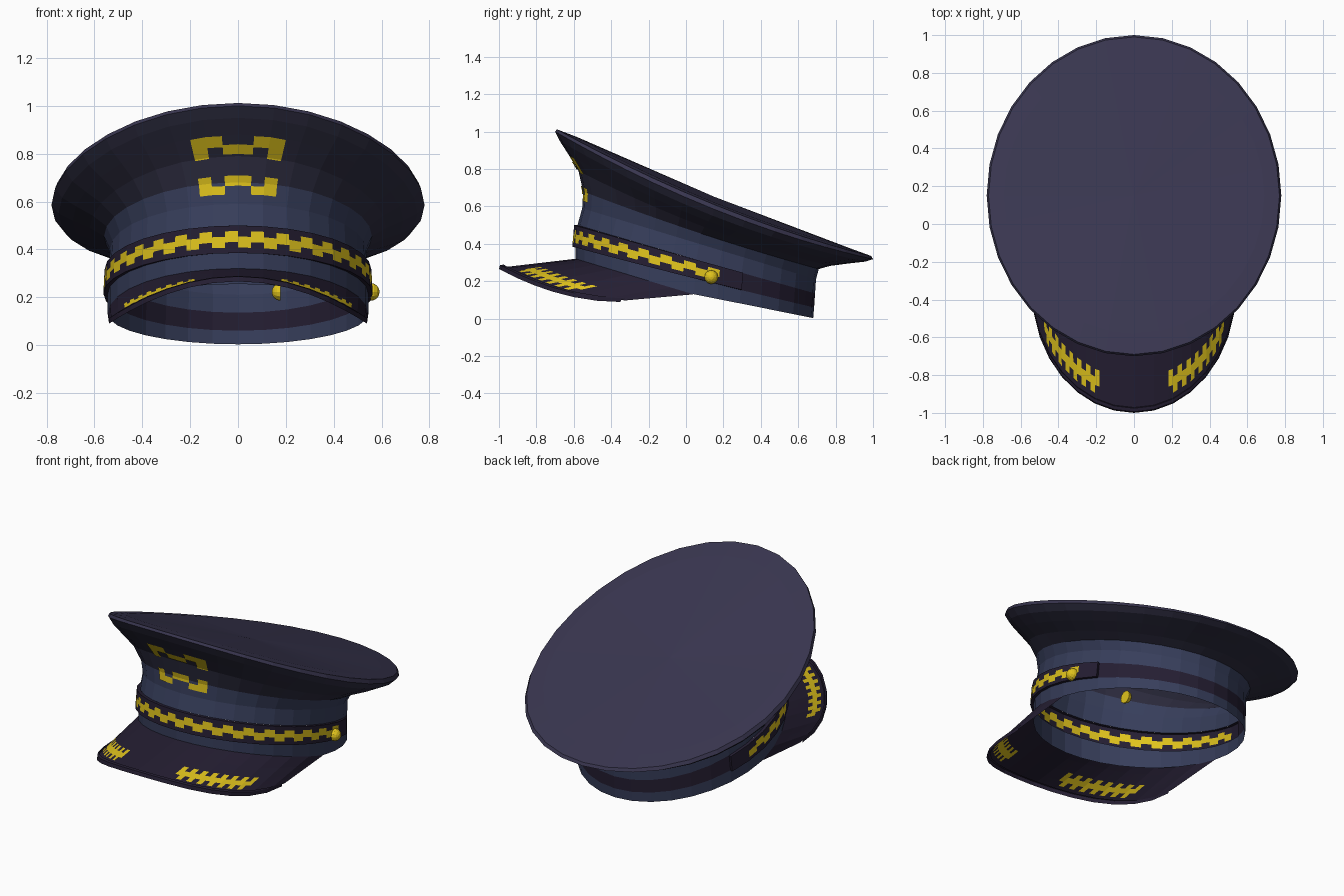
import bpy
from math import sin, cos, tau, pi
from mathutils import Vector, Matrix

if "Cube" in bpy.data.objects:
    bpy.data.objects.remove(bpy.data.objects["Cube"])

N = 32            # facets round the cap


def material(name, rgb):
    m = bpy.data.materials.new(name)
    m.diffuse_color = (*rgb, 1)
    m.use_nodes = True
    m.node_tree.nodes["Principled BSDF"].inputs["Base Color"].default_value = m.diffuse_color
    return m


MATS = [material("navy_cloth", (0.038, 0.048, 0.105)),
        material("dark_cloth", (0.018, 0.013, 0.032)),
        material("crown_cloth", (0.040, 0.036, 0.078)),
        material("gold", (0.75, 0.55, 0.012)),
        material("side_cloth", (0.027, 0.026, 0.052))]
NAVY, DARK, CROWN, GOLD, SIDE = range(5)


def make(name, verts, faces, mats):
    me = bpy.data.meshes.new(name)
    me.from_pydata([tuple(v) for v in verts], [], faces)
    for m in MATS:
        me.materials.append(m)
    for p, k in zip(me.polygons, mats):
        p.material_index = k
    ob = bpy.data.objects.new(name, me)
    bpy.context.collection.objects.link(ob)
    return ob


def grid(name, rows, color):
    """Skin rows of points; color(row, col) gives a material index or None for a hole."""
    n = len(rows[0])
    verts = [p for r in rows for p in r]
    faces, mats = [], []
    for i in range(len(rows) - 1):
        for j in range(n - 1):
            c = color(i, j)
            if c is not None:
                faces.append((i*n + j, i*n + j + 1, (i+1)*n + j + 1, (i+1)*n + j))
                mats.append(c)
    return make(name, verts, faces, mats)


# Cap profile: front y, front z, half width, side z, back y, back z
RINGS = [(-.59, .255, .545, .13, .68, .003),
         (-.59, .385, .545, .215, .685, .06),
         (-.58, .50, .54, .315, .69, .135),
         (-.555, .59, .535, .40, .695, .21),
         (-.55, .68, .56, .455, .71, .265),
         (-.575, .79, .62, .49, .77, .282),
         (-.63, .88, .69, .52, .87, .295),
         (-.675, .95, .75, .55, .96, .305),
         (-.70, 1.0, .78, .585, 1.0, .318),
         (-.69, 1.012, .77, .61, .99, .335),
         (-.58, .97, .69, .622, .88, .375)]


def ring_point(i, k, out=0.0):
    yf, zf, rx, zs, yb, zb = RINGS[i]
    s, c = sin(tau*k/N), cos(tau*k/N)
    z = zs + (zf - zb)/2*c + ((zf + zb)/2 - zs)*c*c
    return Vector(((rx + out)*s, (yf + yb)/2 - ((yb - yf)/2 + out)*c, z))


def wall(t, k, out=0.0):
    """Point on the faceted cap wall at ring t and facet k (both may be fractional)."""
    i, j = int(t // 1), int(k // 1)
    u, v = t - i, k - j
    row = lambda r: ring_point(r, j, out).lerp(ring_point(r, j + 1, out), v)
    return row(i).lerp(row(i + 1), u)


# Cap shell, open under the strap, closed by a fan on top
STRAP = 10
shell_colors = [NAVY, DARK, NAVY, NAVY, SIDE, SIDE, SIDE, SIDE, CROWN, CROWN]


def shell_color(i, j):
    k = j if j < N//2 else N - 1 - j
    return None if i == 1 and k < STRAP else shell_colors[i]


grid("cap_shell", [[ring_point(i, k) for k in range(N + 1)] for i in range(len(RINGS))], shell_color)
top = [ring_point(10, k) for k in range(N)] + [Vector((0, .15, .652))]
make("crown_top", top, [(k, (k + 1) % N, N) for k in range(N)], [CROWN]*N)

# Chin strap: raised band with gold teeth
LIFT = .018
ks = [-STRAP] + [c/2 for c in range(-2*STRAP, 2*STRAP + 1)] + [STRAP]
strap_rows = [(1, 0), (1, LIFT), (1.2, LIFT), (1.4, LIFT), (1.6, LIFT), (1.8, LIFT), (1.999, LIFT), (1.999, 0)]


def teeth(row, col):
    return GOLD if row == 1 or (row == 0 and col % 2) or (row == 2 and not col % 2) else DARK


def strap_color(i, j):
    mid = len(ks)/2 - 1
    return teeth(i - 2, j) if abs(j - mid) < 18 and 2 <= i <= 4 else DARK


grid("chin_strap",
     [[wall(t, k, 0 if j in (0, len(ks) - 1) else o) for j, k in enumerate(ks)] for t, o in strap_rows],
     strap_color)


# Visor: from the wall out to an arched elliptical edge with a raised lip
def visor_point(k, t, dz):
    def exact(q):
        s, c = sin(tau*q/N), cos(tau*q/N)
        root = Vector((.545*s, .04 - .63*c, .13 + .19*c))
        edge = Vector((.54*s, -.35 - .65*c, .272 - .177*s*s))
        return root.lerp(edge, t) + Vector((0, 0, dz))
    j = int(k // 1)
    return exact(j).lerp(exact(j + 1), k - j)


visor_rows = [(0, 0), (.3, 0), (.55, 0), (.65, 0), (.76, 0), (.86, 0), (.93, 0), (.94, .014), (.985, .014), (1, -.006)]
SUB = 4
half = N//4*SUB


def visor_color(i, j):
    c = j - half if j >= half else half - 1 - j
    return teeth(i - 2, c) if 7 <= c < 22 and 2 <= i <= 4 else DARK


grid("visor", [[visor_point(c/SUB, t, dz) for c in range(-half, half + 1)] for t, dz in visor_rows], visor_color)

# Front emblem: plain gold blocks, mirrored (start and end half facet, low and high ring)
blocks = [(0, 1, 3.85, 4.27), (1, 2, 3.45, 3.85), (2, 3, 3.45, 4.25),
          (0, 1, 5.1, 5.55), (1, 3, 5.45, 5.97), (2, 3, 4.95, 5.45)]
verts, faces = [], []
for a, b, lo, hi in blocks:
    cuts = sorted({lo, hi} | {r for r in (4.0, 5.0) if lo < r < hi})
    for side in (-1, 1):
        for h in range(a, b):
            for t0, t1 in zip(cuts, cuts[1:]):
                n = len(verts)
                for t, q in ((t0, h), (t0, h + 1), (t1, h + 1), (t1, h)):
                    p = wall(t, q/2, .005)
                    verts.append(Vector((side*p.x, p.y, p.z)))
                faces.append((n, n+1, n+2, n+3) if side > 0 else (n+3, n+2, n+1, n))
make("front_emblem", verts, faces, [GOLD]*len(faces))


# Domed buttons: one on the strap, one sitting inside the cap
def button(name, x, sign):
    r, seg = .037, 12
    rows = [[Vector((x + sign*r*sin(e*pi/8), .135 + r*cos(e*pi/8)*cos(tau*s/seg),
                     .222 + r*cos(e*pi/8)*sin(tau*s/seg))) for s in range(seg + 1)] for e in range(5)]
    rows.insert(0, [Vector((x, .135, .222))]*(seg + 1))
    return grid(name, rows, lambda i, j: GOLD)


button("strap_button", .555, 1)
button("inner_button", .178, -1)
